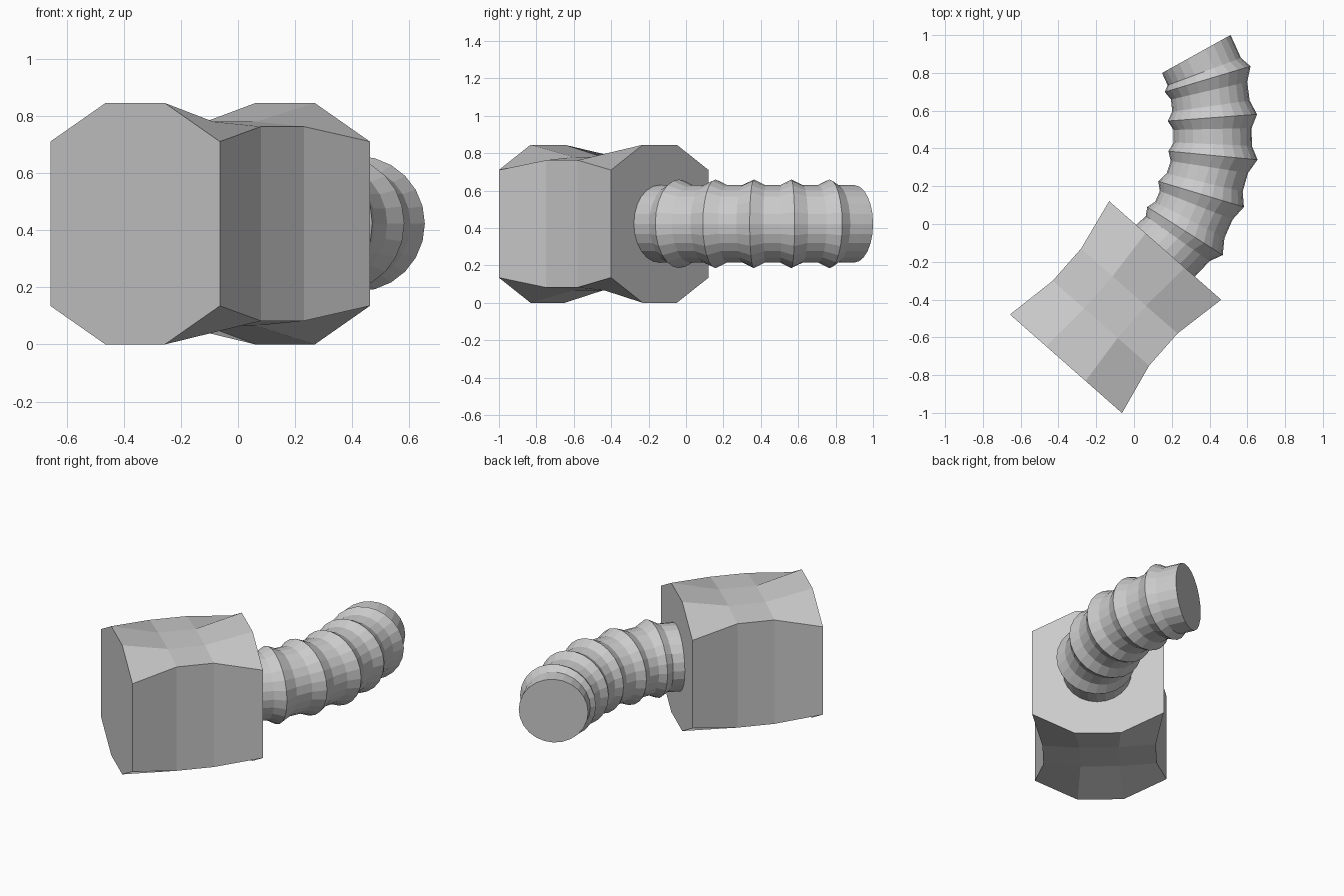
import bpy
from math import sin, cos, pi, radians
from mathutils import Vector

if "Cube" in bpy.data.objects:
    bpy.data.objects.remove(bpy.data.objects["Cube"])

ZC = 0.4225


def loft(name, rings):
    """Skin a list of equal-length vertex rings and cap both ends."""
    n = len(rings[0])
    verts = [v for ring in rings for v in ring]
    faces = [(k * n + i, k * n + (i + 1) % n, (k + 1) * n + (i + 1) % n, (k + 1) * n + i)
             for k in range(len(rings) - 1) for i in range(n)]
    faces.append(tuple(reversed(range(n))))
    faces.append(tuple(range((len(rings) - 1) * n, len(rings) * n)))
    mesh = bpy.data.meshes.new(name)
    mesh.from_pydata(verts, [], faces)
    mesh.update()
    obj = bpy.data.objects.new(name, mesh)
    bpy.context.collection.objects.link(obj)
    return obj


def octagon(center, across, w, wi, h, hi):
    """Upright chamfered rectangle: half width w / flat wi, half height h / flat hi."""
    pts = [(w, -hi), (w, hi), (wi, h), (-wi, h), (-w, hi), (-w, -hi), (-wi, -h), (wi, -h)]
    c = Vector((center[0], center[1], ZC))
    return [c + across * a + Vector((0, 0, b)) for a, b in pts]


def circle(x, y, angle, r, n=24):
    """Ring whose normal lies in the ground plane at the given heading."""
    a = radians(angle)
    side = Vector((sin(a), -cos(a), 0))
    c = Vector((x, y, ZC))
    return [c + side * (r * cos(2 * pi * i / n)) + Vector((0, 0, r * sin(2 * pi * i / n)))
            for i in range(n)]


# Head block: wide chamfered ends with a pinched waist
across = Vector((0.75, -0.66, 0)).normalized()
loft("head_block", [
    octagon((-0.36, -0.74), across, 0.395, 0.138, 0.4225, 0.2875),
    octagon((-0.175, -0.525), across, 0.34, 0.118, 0.357, 0.34),
    octagon((-0.025, -0.355), across, 0.34, 0.118, 0.357, 0.34),
    octagon((0.165, -0.14), across, 0.395, 0.138, 0.4225, 0.2875),
])

# Curved ribbed neck: x, y, heading, radius at the start, each rib and the tip
R, RIB = 0.207, 0.237
stations = [
    (0.14, -0.17, 48, R),
    (0.27, -0.037, 57.5, RIB),
    (0.355, 0.158, 73.3, RIB),
    (0.418, 0.363, 84.5, RIB),
    (0.415, 0.563, 94.3, RIB),
    (0.39, 0.767, 106.7, RIB),
    (0.33, 0.90, 119, R),
]
rings = [circle(*stations[0])]
for p, q in zip(stations, stations[1:]):
    for t in (0.3, 0.7):
        x, y, ang = (p[i] + (q[i] - p[i]) * t for i in range(3))
        rings.append(circle(x, y, ang, R))
    rings.append(circle(*q))
loft("ribbed_neck", rings)
